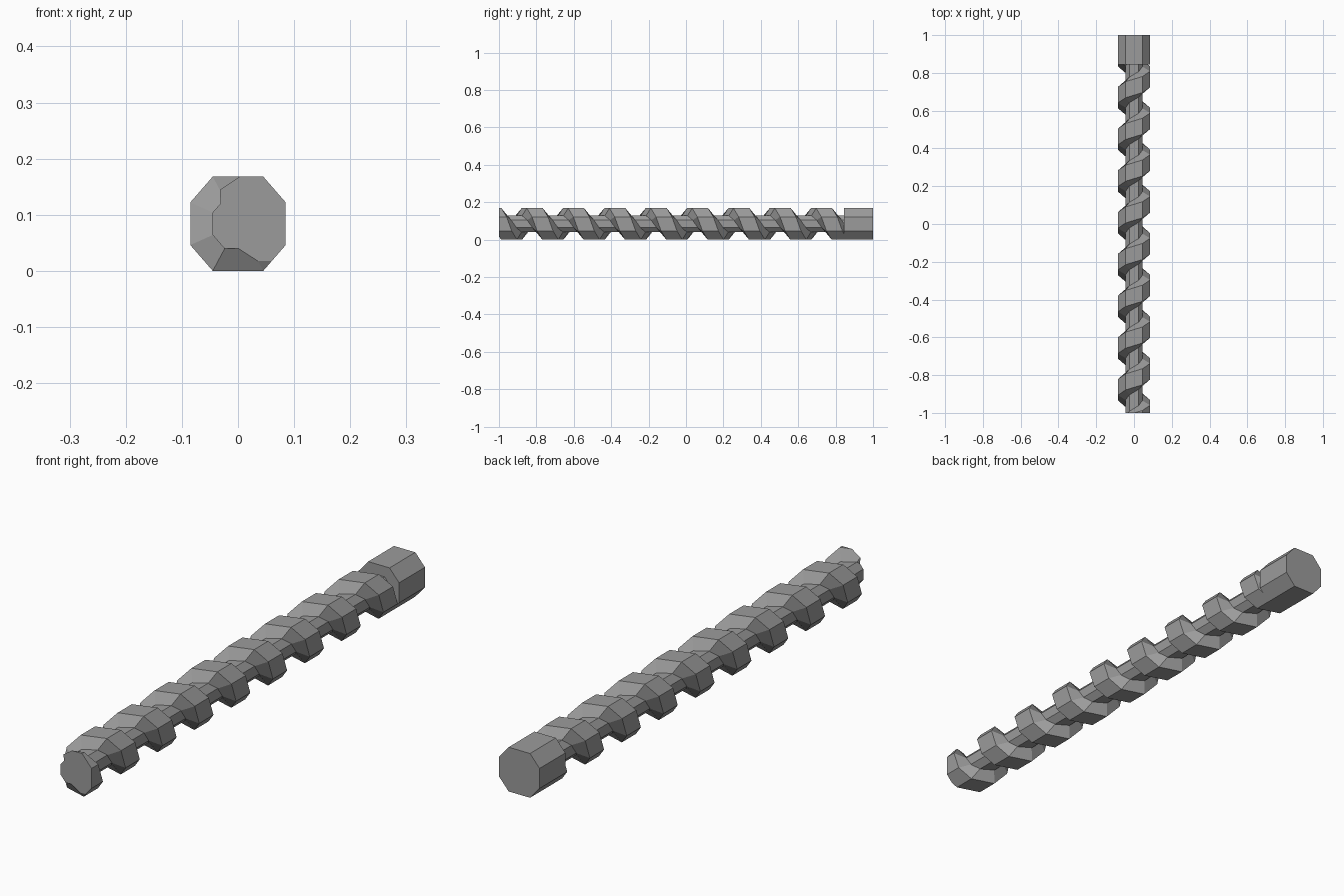
import bpy, bmesh, math

if "Cube" in bpy.data.objects:
    bpy.data.objects.remove(bpy.data.objects["Cube"])

ZC = 0.084                 # axis height
PITCH = 0.221
CREST, BASE = 0.085, 0.137  # thread width at the outside and at the core
Y_LEFT = -0.85             # thread centre on the left side near the front

OCT = [(0.085, -0.038), (0.085, 0.038), (0.045, 0.084), (-0.045, 0.084),
       (-0.085, 0.038), (-0.085, -0.038), (-0.045, -0.084), (0.045, -0.084)]
CORE = 0.53                # core size relative to the outside

steel = bpy.data.materials.new("dark_steel")
steel.diffuse_color = (0.33, 0.33, 0.33, 1)
steel.use_nodes = True
steel.node_tree.nodes["Principled BSDF"].inputs["Base Color"].default_value = steel.diffuse_color


def finish(name, bm):
    bmesh.ops.recalc_face_normals(bm, faces=bm.faces)
    me = bpy.data.meshes.new(name)
    bm.to_mesh(me)
    bm.free()
    me.materials.append(steel)
    bpy.context.collection.objects.link(bpy.data.objects.new(name, me))


def loft(bm, rings):
    rings = [[bm.verts.new(p) for p in r] for r in rings]
    for a, b in zip(rings, rings[1:]):
        n = len(a)
        for i in range(n):
            j = (i + 1) % n
            bm.faces.new((a[i], a[j], b[j], b[i]))
    bm.faces.new(rings[0])
    bm.faces.new(rings[-1])


def prism(name, scale, y0, y1):
    bm = bmesh.new()
    loft(bm, [[(x * scale, y, ZC + z * scale) for x, z in OCT] for y in (y0, y1)])
    finish(name, bm)


# solid shank and slim core
prism("shank", 1.0, 0.845, 1.0)
prism("core", CORE, -1.0, 0.9)

# helical thread: one trapezoid section per octagon corner
bm = bmesh.new()
rings = []
for k in range(-10, 71):
    x, z = OCT[(4 - k) % 8]
    y = Y_LEFT + PITCH * (k - 0.5) / 8
    rings.append([(x * s, y + d, ZC + z * s) for s, d in (
        (CORE * 0.95, -BASE / 2), (1, -CREST / 2), (1, CREST / 2), (CORE * 0.95, BASE / 2))])
loft(bm, rings)
# trim flat at the front and at the shank
for y, n in ((-1.0, -1), (0.86, 1)):
    cut = bmesh.ops.bisect_plane(bm, geom=bm.verts[:] + bm.edges[:] + bm.faces[:],
                                 plane_co=(0, y, 0), plane_no=(0, n, 0), clear_outer=True)
    edges = [e for e in cut["geom_cut"] if isinstance(e, bmesh.types.BMEdge)]
    bmesh.ops.holes_fill(bm, edges=edges)
finish("thread", bm)
